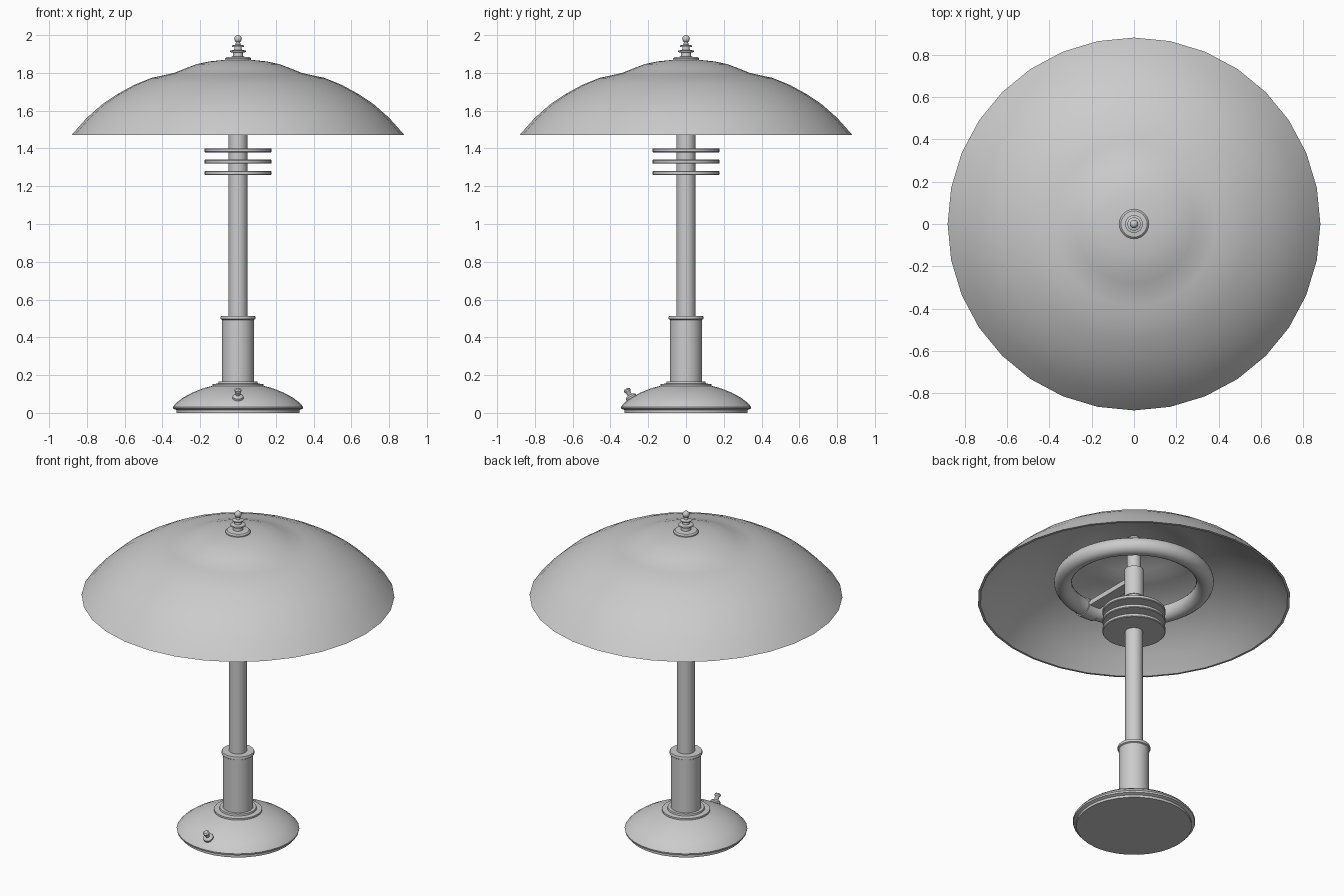
import bpy, bmesh, math
from mathutils import Vector, Matrix

if "Cube" in bpy.data.objects:
    bpy.data.objects.remove(bpy.data.objects["Cube"])


def finish(name, bm, angle=35):
    bmesh.ops.recalc_face_normals(bm, faces=bm.faces)
    mesh = bpy.data.meshes.new(name)
    bm.to_mesh(mesh)
    bm.free()
    ob = bpy.data.objects.new(name, mesh)
    bpy.context.collection.objects.link(ob)
    bpy.ops.object.select_all(action='DESELECT')
    ob.select_set(True)
    bpy.context.view_layer.objects.active = ob
    bpy.ops.object.shade_smooth_by_angle(angle=math.radians(angle))
    return ob


def lathe(name, profile, sides=32, matrix=None, angle=35):
    """Revolve (radius, height) points around z."""
    bm = bmesh.new()
    verts = [bm.verts.new((r, 0, z)) for r, z in profile]
    edges = [bm.edges.new(p) for p in zip(verts, verts[1:])]
    bmesh.ops.spin(bm, geom=verts + edges, cent=(0, 0, 0), axis=(0, 0, 1),
                   angle=math.tau, steps=sides, use_duplicate=False)
    bmesh.ops.remove_doubles(bm, verts=bm.verts, dist=1e-4)
    if matrix:
        bm.transform(matrix)
    return finish(name, bm, angle)


def cylinder(name, r, z0, z1, sides=32):
    return lathe(name, [(0, z0), (r, z0), (r, z1), (0, z1)], sides)


def ring_tube(name, R, r, z, start, sweep, steps, sides=16):
    """Circular tube around z, whole or a capped part of a turn."""
    bm = bmesh.new()
    circle = bmesh.ops.create_circle(bm, cap_ends=False, radius=r, segments=sides)['verts']
    place = (Matrix.Rotation(start, 4, 'Z') @ Matrix.Translation((R, 0, z))
             @ Matrix.Rotation(math.pi / 2, 4, 'X'))
    bm.transform(place)
    bmesh.ops.spin(bm, geom=circle + bm.edges[:], cent=(0, 0, 0), axis=(0, 0, 1),
                   angle=sweep, steps=steps, use_duplicate=False)
    bmesh.ops.remove_doubles(bm, verts=bm.verts, dist=1e-4)
    bmesh.ops.holes_fill(bm, edges=[e for e in bm.edges if e.is_boundary], sides=sides)
    return finish(name, bm)


# Domed foot with stepped top
lathe("base", [(0, 0), (0.325, 0), (0.325, 0.015), (0.343, 0.022), (0.345, 0.032),
               (0.325, 0.055), (0.29, 0.081), (0.24, 0.108), (0.18, 0.132),
               (0.135, 0.143), (0.135, 0.153), (0.105, 0.155), (0.103, 0.165),
               (0, 0.165)])

# Lower sleeve with rolled collar
lathe("lower_sleeve", [(0.085, 0.16), (0.085, 0.493), (0.092, 0.497), (0.093, 0.506),
                       (0.09, 0.514), (0.048, 0.514)])

# Stem, narrower rod above, and the lamp holder sleeve
cylinder("stem", 0.05, 0.16, 1.5)
cylinder("upper_rod", 0.04, 1.5, 1.87)
cylinder("holder_sleeve", 0.055, 1.48, 1.66)

# Three decorative discs
for i in range(3):
    z = 1.27 + 0.06 * i
    lathe(f"stem_disc_{i + 1}", [(0, z - 0.011), (0.174, z - 0.011), (0.178, z - 0.007),
                                 (0.178, z + 0.007), (0.174, z + 0.011), (0, z + 0.011)])

# Thin stepped dome shade: outer skin, rim, inner skin
outer = [(0, 1.872), (0.08, 1.868), (0.15, 1.861), (0.22, 1.846), (0.28, 1.823),
         (0.335, 1.801), (0.385, 1.789), (0.46, 1.773), (0.55, 1.736), (0.64, 1.687),
         (0.72, 1.633), (0.80, 1.562), (0.875, 1.478)]
inner = [(max(r - 0.008, 0), z - 0.009) for r, z in reversed(outer[:-1])]
lathe("shade", outer + [(0.88, 1.472), (0.866, 1.471)] + inner, 32, angle=45)

# Finial: washer, two small discs and a ball
ball = [(0.02 * math.cos(a), 1.98 + 0.02 * math.sin(a))
        for a in [math.radians(-55 + 145 * i / 8) for i in range(9)]]
lathe("finial", [(0.07, 1.865), (0.07, 1.875), (0.062, 1.883), (0.028, 1.886),
                 (0.026, 1.908), (0.042, 1.91), (0.042, 1.918), (0.02, 1.922),
                 (0.018, 1.936), (0.031, 1.938), (0.031, 1.945), (0.013, 1.95),
                 (0.011, 1.963)] + ball, 24)

# Circular light tube, its socket and the bracket to the stem
ring_tube("light_tube", 0.40, 0.05, 1.585, 0, math.tau, 48)
ring_tube("tube_socket", 0.40, 0.057, 1.585, -math.pi / 2 - 0.11, 0.22, 4)
bm = bmesh.new()
bmesh.ops.create_cube(bm, size=1)
bm.transform(Matrix.Translation((0, -0.2, 1.59)) @ Matrix.Diagonal((0.07, 0.34, 0.03, 1)))
finish("tube_bracket", bm)

# Toggle switch on the front of the base
axis = Vector((0, -0.5, 0.86))
tilt = Matrix.Translation((0, -0.283, 0.07)) @ axis.to_track_quat('Z', 'Y').to_matrix().to_4x4()
lathe("switch", [(0, -0.01), (0.027, -0.01), (0.03, 0.008), (0.029, 0.02), (0.02, 0.027),
                 (0.012, 0.029), (0.013, 0.045), (0.018, 0.052), (0.018, 0.06),
                 (0.011, 0.066), (0, 0.067)], 16, tilt)
